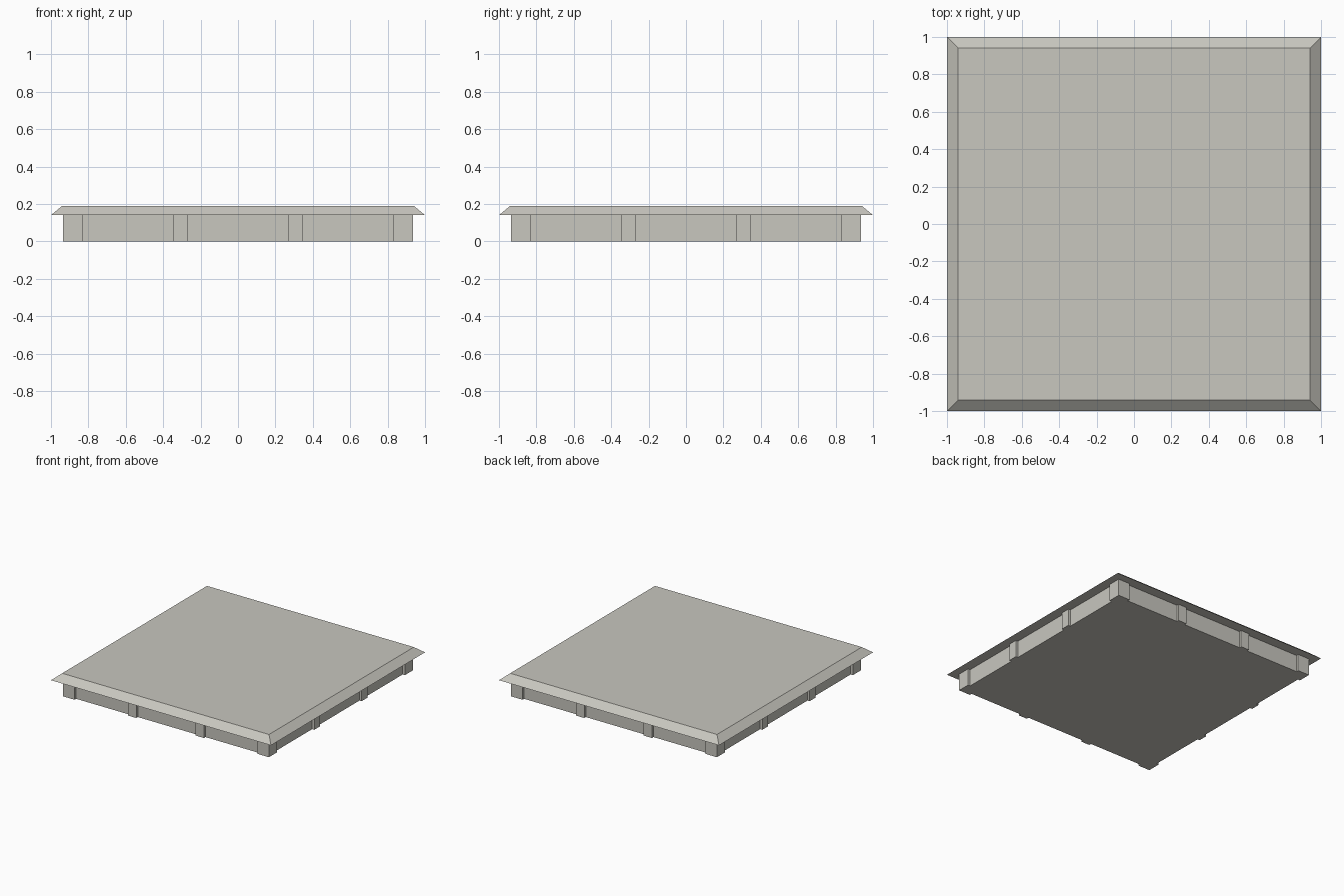
import bpy
import bmesh
from math import pi
from mathutils import Matrix

cube = bpy.data.objects.get("Cube")
if cube:
    bpy.data.objects.remove(cube)

# Single stone grey colour
stone = bpy.data.materials.new("stone_grey")
stone.use_nodes = True
colour = (0.58, 0.57, 0.52, 1)
stone.diffuse_color = colour
stone.node_tree.nodes["Principled BSDF"].inputs["Base Color"].default_value = colour

TOP, RIM = 0.19, 0.14       # top of the slab, underside of the slab
OUTER, CORE = 0.935, 0.915  # half widths of the ribs and the recessed body


def box(name, x0, x1, y0, y1, z0, z1, inset=0.0):
    """Box whose top face can be drawn in on all sides."""
    bm = bmesh.new()
    bmesh.ops.create_cube(bm, size=1)
    for v in bm.verts:
        d = inset if v.co.z > 0 else 0
        v.co.x = x1 - d if v.co.x > 0 else x0 + d
        v.co.y = y1 - d if v.co.y > 0 else y0 + d
        v.co.z = z1 if v.co.z > 0 else z0
    mesh = bpy.data.meshes.new(name)
    bm.to_mesh(mesh)
    bm.free()
    mesh.materials.append(stone)
    obj = bpy.data.objects.new(name, mesh)
    bpy.context.collection.objects.link(obj)
    return obj


# Overhanging slab with a bevelled edge, and the recessed body below it
box("top_slab", -1, 1, -1, 1, RIM, TOP, inset=0.06)
box("base_body", -CORE, CORE, -CORE, CORE, 0, RIM)

# Each side has one corner post and two ribs, repeated round the four sides
for i, side in enumerate(("front", "left", "back", "right")):
    parts = [
        box(side + "_corner_post", -OUTER, -0.83, -OUTER, -0.83, 0, RIM),
        box(side + "_rib_a", -0.345, -0.27, -OUTER, -CORE, 0, RIM),
        box(side + "_rib_b", 0.27, 0.345, -OUTER, -CORE, 0, RIM),
    ]
    for part in parts:
        part.data.transform(Matrix.Rotation(i * pi / 2, 4, "Z"))
